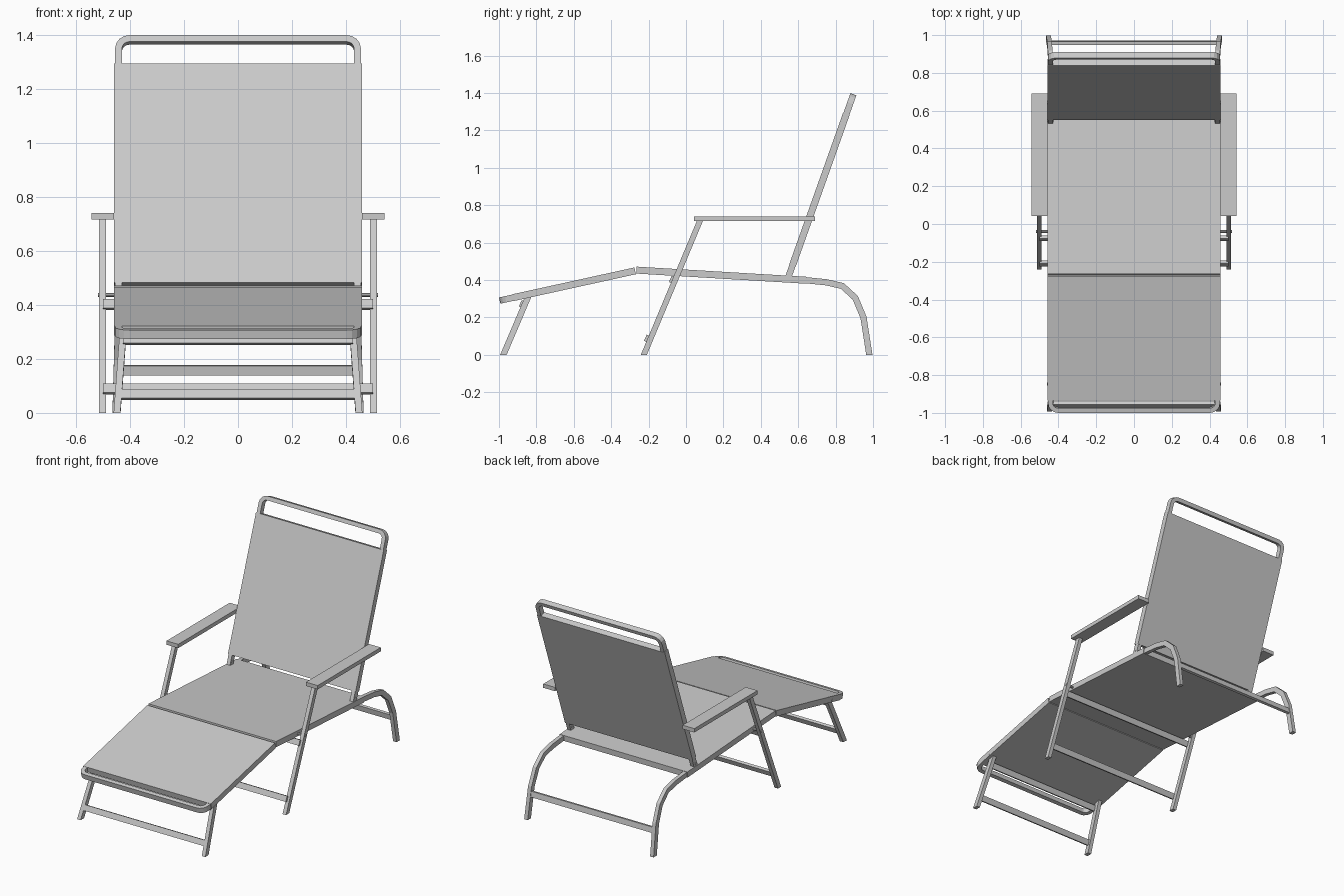
import bpy, bmesh, math
from mathutils import Vector as V

if "Cube" in bpy.data.objects:
    bpy.data.objects.remove(bpy.data.objects["Cube"])


def finish(name, bm):
    bmesh.ops.recalc_face_normals(bm, faces=bm.faces)
    me = bpy.data.meshes.new(name)
    bm.to_mesh(me)
    bm.free()
    ob = bpy.data.objects.new(name, me)
    bpy.context.collection.objects.link(ob)
    return ob


def sweep(name, pts, w, h, n):
    """Rectangular bar along a path: h along n, w across it. Cut flat at the floor."""
    pts = [V(p) for p in pts]
    n = V(n).normalized()
    bm = bmesh.new()
    rings = []
    for i, p in enumerate(pts):
        a = (p - pts[i - 1]).normalized() if i else None
        b = (pts[i + 1] - p).normalized() if i < len(pts) - 1 else None
        t = ((a or b) + (b or a)).normalized()
        k = 1 / max(0.3, t.dot(a or b))
        s = t.cross(n).normalized() * (w / 2 * k)
        u = n * (h / 2)
        rings.append([bm.verts.new(p + q) for q in (s + u, s - u, -s - u, -s + u)])
    for r, q in zip(rings, rings[1:]):
        for j in range(4):
            bm.faces.new((r[j], r[(j + 1) % 4], q[(j + 1) % 4], q[j]))
    bm.faces.new(rings[0])
    bm.faces.new(rings[-1])
    if min(v.co.z for v in bm.verts) < 0:
        bmesh.ops.bisect_plane(bm, geom=bm.verts[:] + bm.edges[:] + bm.faces[:],
                               plane_co=(0, 0, 0), plane_no=(0, 0, 1), clear_inner=True)
        bmesh.ops.holes_fill(bm, edges=[e for e in bm.edges if e.is_boundary])
    return finish(name, bm)


def u_frame(name, start, end, x=0.4425, r=0.04):
    """U-shaped tube: two side rails joined by a rounded bar at the end point (y, z)."""
    a, b = V((0, *start)), V((0, *end))
    d = (b - a).normalized()
    b = b - d * 0.0125
    half = [V((x, 0, 0)) + a]
    for i in range(5):
        t = math.pi / 2 * i / 4
        half.append(b + V((x - r + r * math.cos(t), 0, 0)) - d * (r - r * math.sin(t)))
    other = [V((-p.x, p.y, p.z)) for p in reversed(half)]
    sweep(name, half + other, 0.025, 0.034, d.cross(V((1, 0, 0))))


def fabric(name, a, b):
    """Fabric sleeve wrapped round a frame, between two (y, z) points."""
    sweep(name, [(0, *a), (0, *b)], 0.037, 0.918, (1, 0, 0))


def crossbar(name, x, y, z, along):
    sweep(name, [(-x, y, z), (x, y, z)], 0.018, 0.036, (0, *along))


def bolt(name, x, y, z, length, r=0.008):
    bm = bmesh.new()
    bmesh.ops.create_cone(bm, cap_ends=True, segments=10, radius1=r, radius2=r, depth=length)
    ob = finish(name, bm)
    ob.rotation_euler = (0, math.pi / 2, 0)
    ob.location = (x, y, z)


# Reclined back
u_frame("back_frame", (0.547, 0.415), (0.895, 1.393))
fabric("back_fabric", (0.569, 0.477), (0.857, 1.287))

# Leg rest
u_frame("footrest_frame", (-0.272, 0.449), (-0.996, 0.29))
fabric("footrest_fabric", (-0.93, 0.3045), (-0.272, 0.449))

# Seat
fabric("seat_fabric", (-0.265, 0.453), (0.64, 0.399))

rail = [(-0.265, 0.453), (0.64, 0.399), (0.75, 0.388), (0.836, 0.368),
        (0.905, 0.305), (0.949, 0.2), (0.985, -0.03)]
for side, s in (("right", 1), ("left", -1)):
    # Seat rail curving down into the rear leg
    sweep(f"seat_rail_{side}",
          [(s * (0.4425 + 0.01 * max(0, 0.36 - z) / 0.36), y, z) for y, z in rail],
          0.033, 0.025, (1, 0, 0))
    # Front leg carrying the armrest
    sweep(f"front_leg_{side}", [(s * 0.502, 0.076, 0.72), (s * 0.502, -0.238, -0.03)],
          0.03, 0.025, (1, 0, 0))
    # Splayed foot leg
    sweep(f"foot_leg_{side}", [(s * 0.424, -0.842, 0.315), (s * 0.45, -0.989, -0.03)],
          0.032, 0.025, (1, 0, 0))
    # Armrest
    sweep(f"armrest_{side}", [(s * 0.501, 0.042, 0.728), (s * 0.501, 0.69, 0.728)],
          0.084, 0.025, (0, 0, 1))
    # Pivot bolts
    bolt(f"leg_bolt_{side}", s * 0.482, -0.04, 0.437, 0.072)
    bolt(f"back_bolt_{side}", s * 0.4425, 0.551, 0.44, 0.03)
    bolt(f"foot_bolt_{side}", s * 0.435, -0.848, 0.315, 0.05)

# Crossbars between the legs
lean = (0.305, 0.72)
crossbar("front_crossbar_upper", 0.5, -0.076, 0.402, lean)
crossbar("front_crossbar_lower", 0.5, -0.209, 0.088, lean)
crossbar("foot_crossbar_upper", 0.425, -0.878, 0.272, (0.145, 0.345))
crossbar("foot_crossbar_lower", 0.44, -0.955, 0.068, (0.145, 0.345))
crossbar("rear_crossbar", 0.445, 0.96, 0.158, (-0.17, 1))
